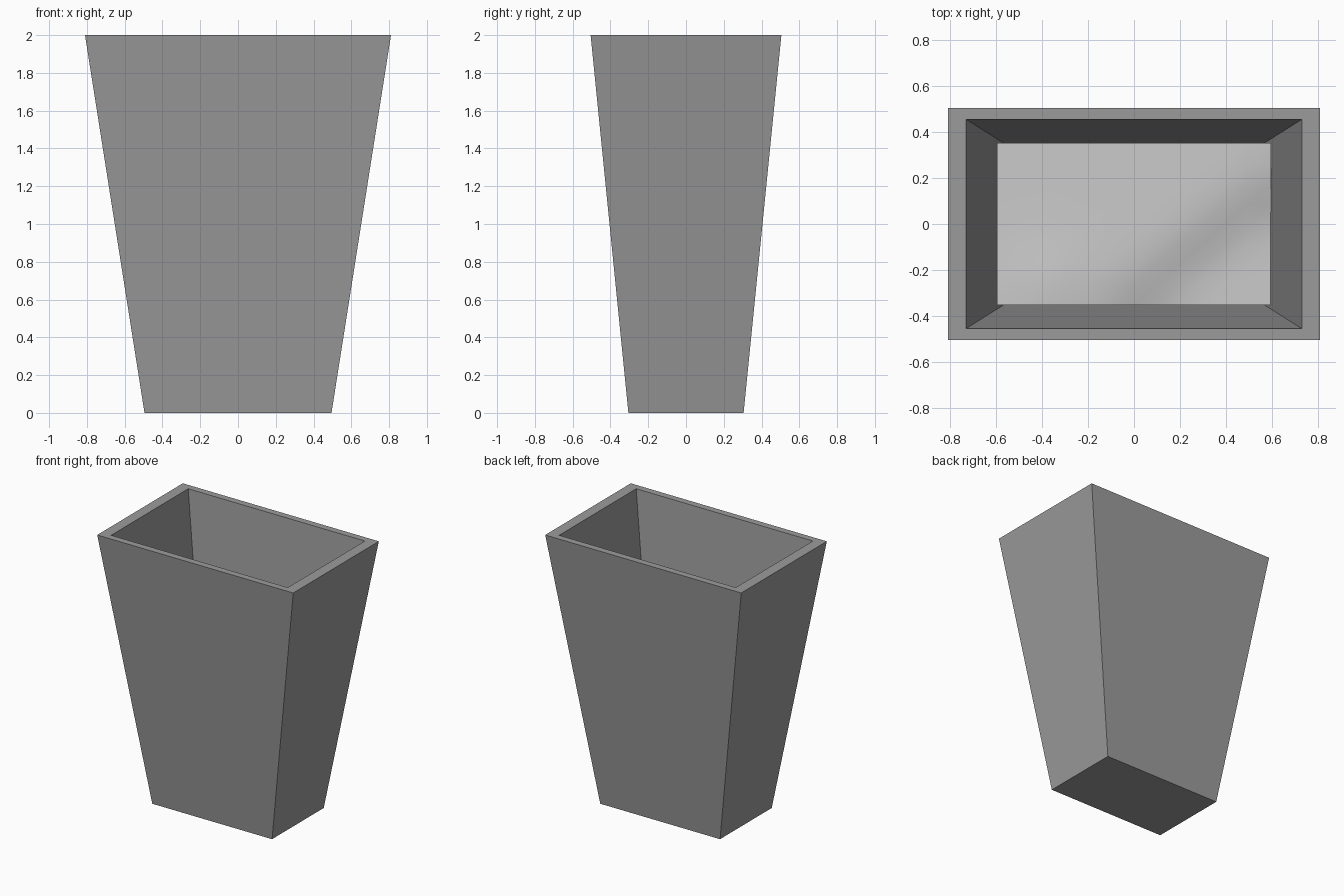
import bpy, bmesh, math

if "Cube" in bpy.data.objects:
    bpy.data.objects.remove(bpy.data.objects["Cube"])


def finish(bm, name):
    mesh = bpy.data.meshes.new(name)
    bm.to_mesh(mesh)
    bm.free()
    obj = bpy.data.objects.new(name, mesh)
    bpy.context.collection.objects.link(obj)
    return obj


def colour(obj, name, value):
    mat = bpy.data.materials.new(name)
    mat.diffuse_color = (value, value, value, 1)
    mat.use_nodes = True
    mat.node_tree.nodes["Principled BSDF"].inputs["Base Color"].default_value = mat.diffuse_color
    obj.data.materials.append(mat)


# Tapered planter: outer shell, flat rim, inner walls and floor
bm = bmesh.new()
sections = [(0.495, 0.305, 0.0), (0.81, 0.505, 2.0),
            (0.73, 0.455, 2.0), (0.445, 0.275, 0.08)]
rings = [[bm.verts.new((sx * hx, sy * hy, z))
          for sx, sy in ((-1, -1), (1, -1), (1, 1), (-1, 1))]
         for hx, hy, z in sections]
for lower, upper in zip(rings, rings[1:]):
    for i in range(4):
        j = (i + 1) % 4
        bm.faces.new((lower[i], lower[j], upper[j], upper[i]))
bm.faces.new(rings[0][::-1])
bm.faces.new(rings[-1])
planter = finish(bm, "planter")
colour(planter, "planter grey", 0.33)

# Gently uneven soil surface with a sloping dip toward the front right
bm = bmesh.new()
bmesh.ops.create_grid(bm, x_segments=12, y_segments=8, size=1)
for v in bm.verts:
    x, y = v.co.x * 0.595, v.co.y * 0.352
    across = 0.62 * x - 0.78 * y
    z = 1.11 - 0.03 * math.tanh((across - 0.25) / 0.08)
    z += 0.02 * math.exp(-((x + 0.38) ** 2 + (y + 0.25) ** 2) / 0.02)
    v.co = (x, y, z)
for f in bm.faces:
    f.smooth = True
soil = finish(bm, "soil")
colour(soil, "soil grey", 0.8)
